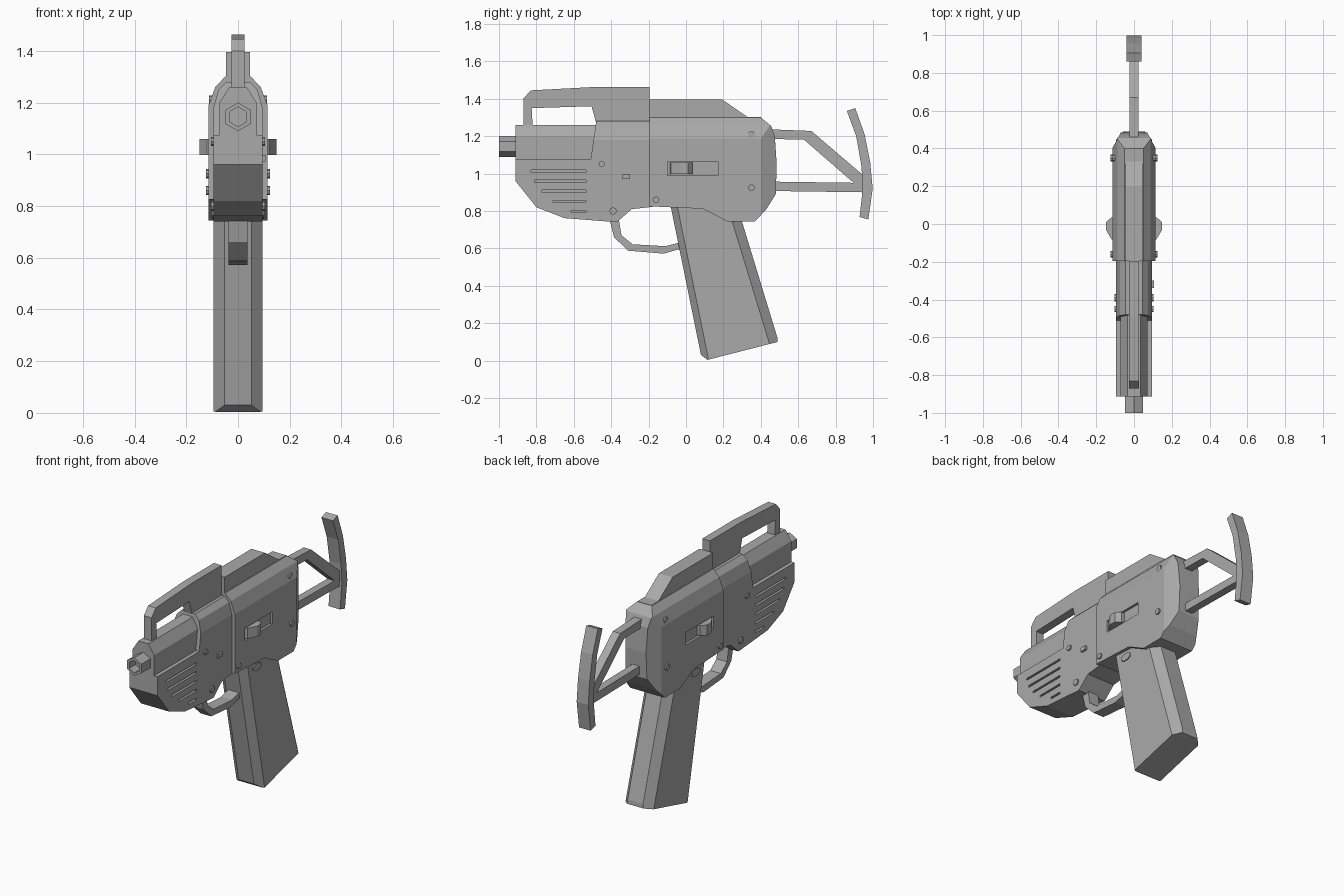
import bpy, bmesh, math
from mathutils import Vector

if "Cube" in bpy.data.objects:
    bpy.data.objects.remove(bpy.data.objects["Cube"])

GREY = bpy.data.materials.new("gunmetal grey")
GREY.diffuse_color = (0.4, 0.4, 0.4, 1)
GREY.use_nodes = True
GREY.node_tree.nodes["Principled BSDF"].inputs["Base Color"].default_value = GREY.diffuse_color


def finish(bm, name):
    bmesh.ops.recalc_face_normals(bm, faces=bm.faces)
    me = bpy.data.meshes.new(name)
    bm.to_mesh(me)
    bm.free()
    me.materials.append(GREY)
    ob = bpy.data.objects.new(name, me)
    bpy.context.collection.objects.link(ob)
    return ob


def prism(bm, pts, lo, hi, axis="x"):
    """Extrude a (y,z), (x,z) or (x,y) outline along x, y or z."""
    place = {"x": lambda a, b, c: (c, a, b),
             "y": lambda a, b, c: (a, c, b),
             "z": lambda a, b, c: (a, b, c)}[axis]
    face = bm.faces.new([bm.verts.new(place(a, b, lo)) for a, b in pts])
    ext = bmesh.ops.extrude_face_region(bm, geom=[face])["geom"]
    shift = Vector(place(0, 0, hi - lo))
    bmesh.ops.translate(bm, verts=[v for v in ext if isinstance(v, bmesh.types.BMVert)], vec=shift)


def box(bm, x, y, z):
    prism(bm, [(y[0], z[0]), (y[1], z[0]), (y[1], z[1]), (y[0], z[1])], *x)


def chamfer(bm, co, no):
    """Slice off both sides with mirrored planes and cap the cuts."""
    for s in (1, -1):
        bmesh.ops.bisect_plane(bm, geom=bm.verts[:] + bm.edges[:] + bm.faces[:], dist=1e-5,
                               plane_co=(s * co[0], co[1], co[2]),
                               plane_no=(s * no[0], no[1], no[2]), clear_outer=True)
        bmesh.ops.holes_fill(bm, edges=[e for e in bm.edges if e.is_boundary])


def roof(bm, pts):
    """Chamfer the top along a chain of (x,z) section points."""
    for (x0, z0), (x1, z1) in zip(pts, pts[1:]):
        chamfer(bm, (x0, 0, z0), (z1 - z0, 0, x0 - x1))


def part(name, pts, half):
    bm = bmesh.new()
    prism(bm, pts, -half, half)
    return finish(bm, name)


def carve(target, cutter):
    cutter.hide_render = True
    cutter.hide_viewport = True
    mod = target.modifiers.new("recess", "BOOLEAN")
    mod.operation = "DIFFERENCE"
    mod.solver = "EXACT"
    mod.object = cutter


# rear housing: chamfered roof, tapered back
bm = bmesh.new()
prism(bm, [(-0.195, 1.3), (0.4, 1.3), (0.455, 1.255), (0.475, 1.2), (0.485, 1.05), (0.48, 0.89),
           (0.43, 0.81), (0.37, 0.745), (0.22, 0.745), (0.09, 0.812), (-0.195, 0.825)], -0.115, 0.115)
roof(bm, [(0.115, 1.187), (0.088, 1.26), (0.05, 1.3)])
chamfer(bm, (0.115, 0.4, 0), (0.06, 0.032, 0))
rear = finish(bm, "rear_housing")

# front housing: full-width middle
bm = bmesh.new()
prism(bm, [(-0.51, 1.075), (-0.48, 1.28), (-0.18, 1.28), (-0.18, 0.822), (-0.29, 0.81), (-0.37, 0.74),
           (-0.65, 0.762), (-0.8, 0.82), (-0.912, 0.96), (-0.912, 1.075)], -0.095, 0.095)
roof(bm, [(0.095, 1.18), (0.075, 1.25), (0.04, 1.285)])
front = finish(bm, "front_housing")

# barrel shroud: narrower upper front
bm = bmesh.new()
box(bm, (-0.072, 0.072), (-0.912, -0.47), (1.06, 1.26))
roof(bm, [(0.072, 1.2), (0.032, 1.262)])
finish(bm, "barrel_shroud")

# hexagonal muzzle with a blind bore
bm = bmesh.new()
ring = [(math.sin(k * math.pi / 3), math.cos(k * math.pi / 3)) for k in range(6)]
rows = [[bm.verts.new((r * a, y, 1.145 + r * b)) for a, b in ring]
        for r, y in ((0.055, -0.9), (0.055, -1.0), (0.038, -1.0), (0.038, -0.94))]
for p, q in zip(rows, rows[1:]):
    for k in range(6):
        bm.faces.new((p[k], p[k - 1], q[k - 1], q[k]))
bm.faces.new(rows[0])
bm.faces.new(rows[-1])
finish(bm, "muzzle")

# top parts
part("top_block", [(-0.195, 1.27), (-0.195, 1.395), (0.195, 1.395), (0.33, 1.302), (0.4, 1.302), (0.4, 1.27)], 0.046)
part("carry_handle", [(-0.87, 1.25), (-0.87, 1.4), (-0.83, 1.445), (-0.49, 1.463), (-0.195, 1.463),
                      (-0.195, 1.27), (-0.48, 1.27), (-0.505, 1.36), (-0.825, 1.35), (-0.82, 1.25)], 0.026)

# grip with chamfered front and back edges
bm = bmesh.new()
prism(bm, [(-0.085, 0.84), (0.08, 0.03), (0.115, 0.004), (0.49, 0.1), (0.488, 0.125), (0.27, 0.84)], -0.095, 0.095)
nf = Vector((0, -0.81, -0.165)).normalized()
nb = Vector((0, 0.715, 0.218)).normalized()
for n, point, inset in ((nf, (0, -0.085, 0.84), 0.035), (nb, (0, 0.27, 0.84), 0.05)):
    chamfer(bm, Vector(point) + Vector((0.052, 0, 0)), Vector((inset, 0, 0)) + n * 0.043)
finish(bm, "grip")

# trigger guard
part("trigger_guard", [(-0.41, 0.76), (-0.385, 0.66), (-0.31, 0.588), (-0.12, 0.572), (-0.02, 0.6),
                       (-0.02, 0.635), (-0.11, 0.612), (-0.285, 0.622), (-0.345, 0.67), (-0.36, 0.76)], 0.036)

# rear stock
part("stock_upper_strut", [(0.44, 1.237), (0.67, 1.228), (0.955, 0.985), (0.955, 0.92), (0.92, 0.93),
                           (0.63, 1.182), (0.44, 1.185)], 0.025)
part("stock_lower_strut", [(0.46, 0.957), (0.955, 0.95), (0.955, 0.9), (0.46, 0.907)], 0.024)
part("butt_pad", [(0.905, 1.35), (0.955, 1.21), (0.985, 1.06), (0.998, 0.92), (0.975, 0.755),
                  (0.928, 0.768), (0.945, 0.92), (0.938, 1.04), (0.91, 1.2), (0.86, 1.335)], 0.039)

# selector recess and cooling slots
pocket, slots = bmesh.new(), bmesh.new()
for s in (1, -1):
    box(pocket, (s * 0.1, s * 0.13), (-0.1, 0.17), (0.99, 1.065))
    for k, y0 in enumerate((-0.615, -0.71, -0.77, -0.81, -0.83)):
        z = 0.797 + 0.054 * k
        box(slots, (s * 0.08, s * 0.11), (y0, -0.535), (z - 0.006, z + 0.006))
carve(rear, finish(pocket, "selector_pocket_cutter"))
carve(front, finish(slots, "cooling_slot_cutter"))

# selector switches
bm = bmesh.new()
for s in (1, -1):
    prism(bm, [(s * 0.09, -0.09), (s * 0.12, -0.08), (s * 0.149, -0.03), (s * 0.149, 0.01),
               (s * 0.12, 0.035), (s * 0.09, 0.035)], 0.997, 1.06, "z")
finish(bm, "selector_switch")

# bolts: (y, z, radius, surface x)
bm = bmesh.new()
for y, z, r, x in ((0.35, 1.21, 0.018, 0.104), (0.35, 0.925, 0.018, 0.115), (-0.16, 0.86, 0.018, 0.115),
                   (-0.45, 1.05, 0.017, 0.095), (-0.39, 0.8, 0.02, 0.095)):
    pts = [(y + r * math.cos(k * math.pi / 4), z + r * math.sin(k * math.pi / 4)) for k in range(8)]
    for s in (1, -1):
        prism(bm, pts, s * (x - 0.02), s * (x + 0.009))
finish(bm, "bolts")

# oval grip catch on both sides, square release on one side
bm = bmesh.new()
oval = [(0.045 + 0.043 * math.cos(a), 0.772 + 0.023 * math.sin(a))
        for a in (math.pi * (k + 0.5) / 4 for k in range(8))]
for s in (1, -1):
    prism(bm, oval, s * 0.08, s * 0.101)
finish(bm, "grip_catch")
bm = bmesh.new()
box(bm, (0.08, 0.107), (-0.34, -0.3), (0.972, 0.997))
finish(bm, "release_button")
